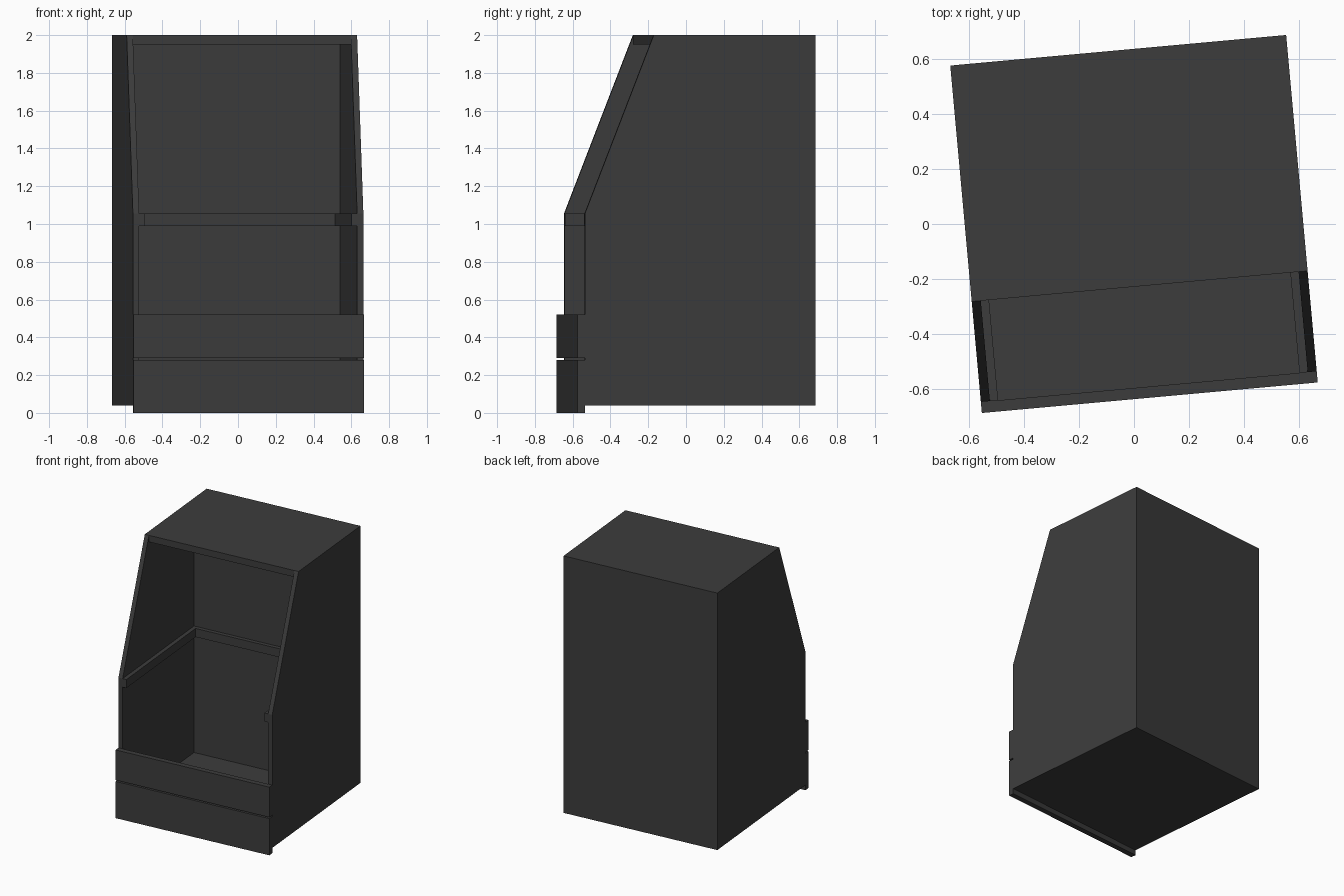
import bpy, bmesh, math
from mathutils import Matrix

cube = bpy.data.objects.get("Cube")
if cube:
    bpy.data.objects.remove(cube, do_unlink=True)

# Single charcoal finish
CHARCOAL = (0.045, 0.045, 0.045, 1)
charcoal = bpy.data.materials.new("charcoal")
charcoal.use_nodes = True
charcoal.diffuse_color = CHARCOAL
charcoal.node_tree.nodes["Principled BSDF"].inputs["Base Color"].default_value = CHARCOAL

# The whole cabinet is turned slightly about the vertical axis
TURN = Matrix.Rotation(math.radians(5.2), 4, "Z")

HALF_W = 0.6125      # outer half width
SIDE = 0.033         # side panel thickness
INNER = HALF_W - SIDE
BACK = 0.6335        # rear face
FRONT = -0.593       # front of the carcass
TOP_FRONT = -0.227   # front of the top panel
BASE, TOP = 0.04, 2.0
BOARD = 0.05         # floor and top thickness
LINER = 0.40         # inner face of the back
RAIL = 0.03
RAIL_Z = (0.99, 1.055)


def prism(name, profile, x0, x1):
    """Extrude a (y, z) outline from x0 to x1."""
    bm = bmesh.new()
    face = bm.faces.new([bm.verts.new((x0, y, z)) for y, z in profile])
    ext = bmesh.ops.extrude_face_region(bm, geom=[face])
    moved = [v for v in ext["geom"] if isinstance(v, bmesh.types.BMVert)]
    bmesh.ops.translate(bm, verts=moved, vec=(x1 - x0, 0, 0))
    bmesh.ops.recalc_face_normals(bm, faces=bm.faces)
    mesh = bpy.data.meshes.new(name)
    bm.to_mesh(mesh)
    bm.free()
    mesh.materials.append(charcoal)
    obj = bpy.data.objects.new(name, mesh)
    obj.matrix_world = TURN
    bpy.context.collection.objects.link(obj)
    return obj


def board(name, x0, x1, y0, y1, z0, z1):
    return prism(name, [(y0, z0), (y1, z0), (y1, z1), (y0, z1)], x0, x1)


# Side panels with the sloping upper front, and their support rails
side_profile = [(BACK, BASE), (BACK, TOP), (TOP_FRONT, TOP),
                (FRONT, RAIL_Z[1]), (FRONT, BASE)]
for side, s in (("left", 1), ("right", -1)):
    prism(side + "_side_panel", side_profile, s * INNER, s * HALF_W)
    board(side + "_rail", s * (INNER - RAIL), s * INNER, FRONT, LINER, *RAIL_Z)

# Floor, top, back and rear rail
board("floor_panel", -INNER, INNER, FRONT, LINER, BASE, BASE + BOARD)
board("top_panel", -INNER, INNER, TOP_FRONT, LINER, TOP - BOARD, TOP)
board("back_panel", -INNER, INNER, LINER, BACK, BASE, TOP)
board("back_rail", RAIL - INNER, INNER - RAIL, LINER - RAIL, LINER, *RAIL_Z)

# Two front boards separated by a thin gap
for name, z0, z1 in (("lower_front_board", 0, 0.28), ("upper_front_board", 0.29, 0.52)):
    board(name, -HALF_W, HALF_W, -BACK, FRONT, z0, z1)
